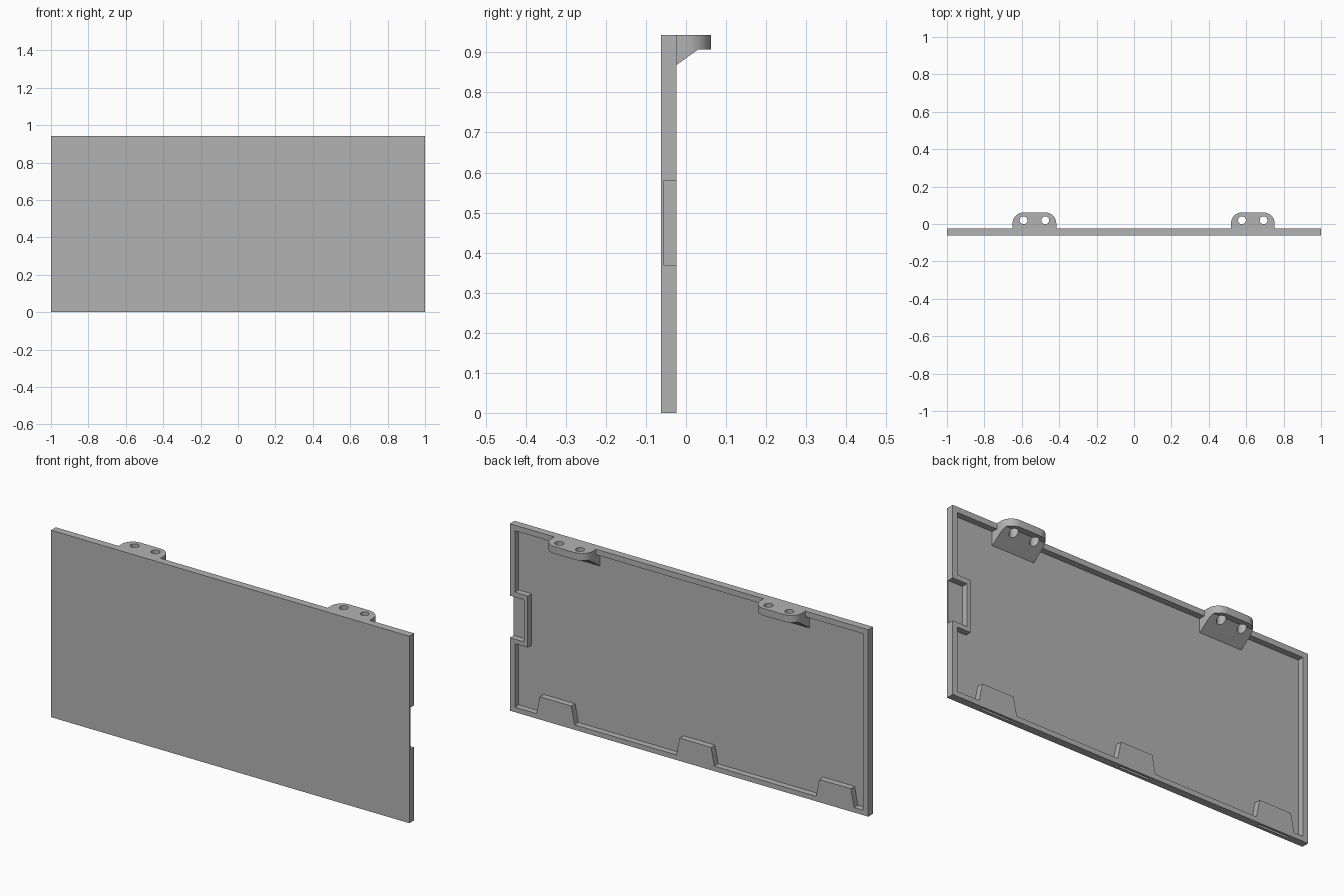
import bpy, bmesh, math
from mathutils import Vector

if "Cube" in bpy.data.objects:
    bpy.data.objects.remove(bpy.data.objects["Cube"], do_unlink=True)

grey = bpy.data.materials.new("plain_grey")
grey.use_nodes = True
grey.diffuse_color = (0.45, 0.45, 0.45, 1)
grey.node_tree.nodes["Principled BSDF"].inputs["Base Color"].default_value = (0.45, 0.45, 0.45, 1)

HEIGHT = 0.943
FRONT, FLOOR, BACK, LUG_BACK = -0.062, -0.055, -0.024, 0.062
RIM = 0.028


def prism(name, outline, axis, start, end):
    """Extrude a 2D outline along x, y or z."""
    place = {"x": lambda a, b: (start, a, b),
             "y": lambda a, b: (a, start, b),
             "z": lambda a, b: (a, b, start)}[axis]
    offset = Vector([(end - start) * (axis == k) for k in "xyz"])
    bm = bmesh.new()
    face = bm.faces.new([bm.verts.new(place(a, b)) for a, b in outline])
    result = bmesh.ops.extrude_face_region(bm, geom=[face])
    moved = [g for g in result["geom"] if isinstance(g, bmesh.types.BMVert)]
    bmesh.ops.translate(bm, verts=moved, vec=offset)
    bmesh.ops.recalc_face_normals(bm, faces=bm.faces[:])
    mesh = bpy.data.meshes.new(name)
    bm.to_mesh(mesh)
    bm.free()
    mesh.materials.append(grey)
    ob = bpy.data.objects.new(name, mesh)
    bpy.context.collection.objects.link(ob)
    return ob


def rect(a0, a1, b0, b1):
    return [(a0, b0), (a1, b0), (a1, b1), (a0, b1)]


def arc(cx, cy, r, first, last, steps):
    angles = [math.radians(first + (last - first) * i / steps) for i in range(steps + 1)]
    return [(cx + r * math.cos(t), cy + r * math.sin(t)) for t in angles]


def combine(ob, other, operation):
    """Apply a boolean and discard the second solid."""
    mod = ob.modifiers.new(operation.lower(), "BOOLEAN")
    mod.operation, mod.solver, mod.object = operation, "EXACT", other
    bpy.context.view_layer.objects.active = ob
    bpy.ops.object.modifier_apply(modifier=mod.name)
    bpy.data.objects.remove(other, do_unlink=True)


# Front panel
panel = prism("panel", rect(-1, 1, 0, HEIGHT), "y", FRONT, BACK)

# Back recess: runs round the bottom tabs and the frame of the side notch
TABS = (-0.815, -0.035, 0.745)
outline = [(-1 + RIM, HEIGHT - RIM), (-1 + RIM, 0.025)]
for x in TABS:
    outline += [(x - 0.106, 0.025), (x - 0.088, 0.115), (x + 0.088, 0.115), (x + 0.106, 0.025)]
outline += [(1 - RIM, 0.025), (1 - RIM, 0.345), (0.9, 0.345), (0.9, 0.605),
            (1 - RIM, 0.605), (1 - RIM, HEIGHT - RIM)]
combine(panel, prism("recess_cutter", outline, "y", FLOOR, 0), "DIFFERENCE")

# Side notch, open to the edge
combine(panel, prism("notch_cutter", rect(0.92, 1.1, 0.368, 0.58), "y", FLOOR, 0), "DIFFERENCE")

# Slots running up into the bottom tabs
for x in TABS:
    slot = prism("slot_cutter", rect(x - 0.083, x + 0.083, -0.046, -0.034), "z", -0.05, 0.095)
    combine(panel, slot, "DIFFERENCE")

# Mounting lugs with sloped undersides, rounded corners and two holes each
side = [(-0.058, HEIGHT), (-0.058, 0.844), (BACK, 0.868), (0.03, 0.907),
        (LUG_BACK, 0.907), (LUG_BACK, HEIGHT)]
HALF, R = 0.117, 0.06
for x in (-0.5325, 0.635):
    lug = prism("mounting_lug", side, "x", x - HALF, x + HALF)
    plan = [(x - HALF, -0.1), (x + HALF, -0.1)]
    plan += arc(x + HALF - R, LUG_BACK - R, R, 0, 90, 12)
    plan += arc(x - HALF + R, LUG_BACK - R, R, 90, 180, 12)
    combine(lug, prism("plan_cutter", plan, "z", 0.7, 1.1), "INTERSECT")
    for dx in (-0.058, 0.058):
        hole = prism("hole_cutter", arc(x + dx, 0.02, 0.021, 0, 345, 23), "z", 0.7, 1.1)
        combine(lug, hole, "DIFFERENCE")
    combine(panel, lug, "UNION")

# Smooth the rounded walls, keep the edges crisp
bpy.ops.object.select_all(action="DESELECT")
panel.select_set(True)
bpy.context.view_layer.objects.active = panel
bpy.ops.object.shade_smooth_by_angle(angle=math.radians(30))
